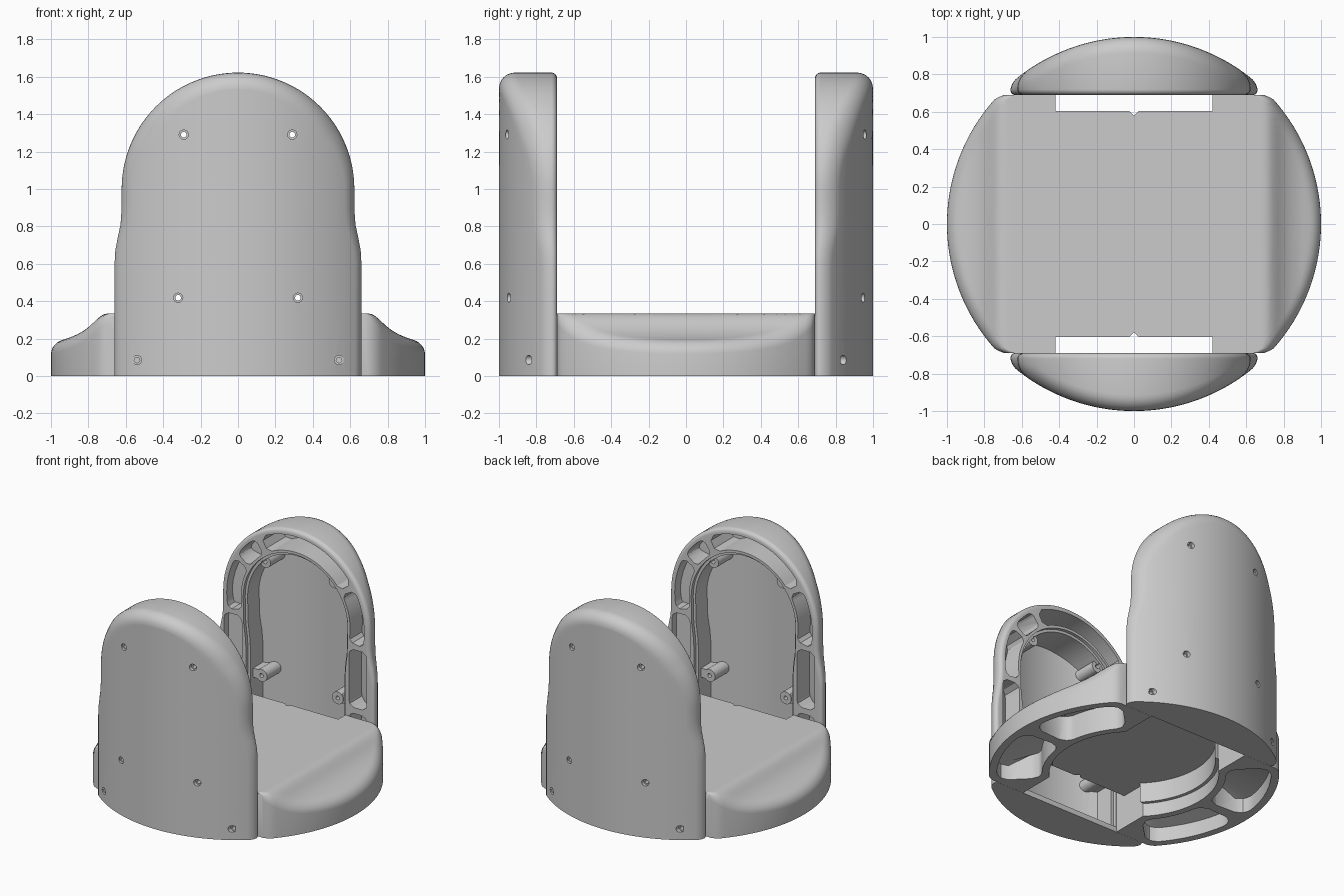
import bpy, bmesh
from math import sin, cos, pi, sqrt, radians
from mathutils import Vector, Matrix

cube = bpy.data.objects.get("Cube")
if cube:
    bpy.data.objects.remove(cube, do_unlink=True)

grey = bpy.data.materials.new("light grey plastic")
grey.use_nodes = True
grey.diffuse_color = (0.6, 0.6, 0.6, 1)
grey.node_tree.nodes["Principled BSDF"].inputs["Base Color"].default_value = (0.6, 0.6, 0.6, 1)


def add_object(name, bm):
    bmesh.ops.recalc_face_normals(bm, faces=bm.faces)
    mesh = bpy.data.meshes.new(name)
    bm.to_mesh(mesh)
    bm.free()
    mesh.materials.append(grey)
    ob = bpy.data.objects.new(name, mesh)
    bpy.context.collection.objects.link(ob)
    return ob


def loft(name, rows):
    """Closed rings of equal length joined into a capped solid."""
    bm = bmesh.new()
    rings = [[bm.verts.new(p) for p in row] for row in rows]
    for a, b in zip(rings, rings[1:]):
        for i in range(len(a)):
            j = (i + 1) % len(a)
            bm.faces.new((a[i], a[j], b[j], b[i]))
    bm.faces.new(rings[0])
    bm.faces.new(rings[-1])
    bmesh.ops.remove_doubles(bm, verts=bm.verts, dist=1e-4)
    bmesh.ops.dissolve_degenerate(bm, edges=bm.edges, dist=1e-5)
    return add_object(name, bm)


def box(lo, hi):
    bm = bmesh.new()
    lo, hi = Vector(lo), Vector(hi)
    bmesh.ops.create_cube(bm, size=1)
    bmesh.ops.scale(bm, vec=hi - lo, verts=bm.verts)
    bmesh.ops.translate(bm, vec=(lo + hi) / 2, verts=bm.verts)
    return add_object("helper", bm)


def rod(a, b, r, n=24):
    bm = bmesh.new()
    a, b = Vector(a), Vector(b)
    turn = (b - a).to_track_quat("Z", "Y").to_matrix().to_4x4()
    bmesh.ops.create_cone(bm, cap_ends=True, segments=n, radius1=r, radius2=r,
                          depth=(b - a).length, matrix=Matrix.Translation((a + b) / 2) @ turn)
    return add_object("helper", bm)


def combine(ob, tool, operation="DIFFERENCE"):
    tool.hide_render = True
    mod = ob.modifiers.new("boolean", "BOOLEAN")
    mod.operation, mod.object, mod.solver = operation, tool, "EXACT"
    bpy.context.view_layer.update()
    deps = bpy.context.evaluated_depsgraph_get()
    mesh = bpy.data.meshes.new_from_object(ob.evaluated_get(deps))
    ob.modifiers.clear()
    ob.data = mesh
    bpy.data.objects.remove(tool, do_unlink=True)


def smooth(ob):
    bpy.ops.object.select_all(action="DESELECT")
    ob.select_set(True)
    bpy.context.view_layer.objects.active = ob
    bpy.ops.object.shade_smooth_by_angle(angle=radians(32))


def round_off(r, n=6):
    """Inset and drop of a quarter-round edge, from the side to the face."""
    return [(r * (1 - cos(t)), r * (1 - sin(t))) for t in (pi / 2 * i / n for i in range(n + 1))]


def shell(x, r=1.0):
    return sqrt(max(r * r - x * x, 0))


# Wall outline: straight foot, waist, round arch
INNER, ARCH, ARCH_Z = 0.69, 0.622, 1.0
half = [(0.66, 0), (0.66, 0.3), (0.66, 0.6), (0.656, 0.67), (0.643, 0.74),
        (0.628, 0.81), (0.623, 0.88), (ARCH, 0.94)]
half += [(ARCH * cos(t), ARCH_Z + ARCH * sin(t)) for t in (pi / 2 * i / 32 for i in range(33))]


def inset_point(i, d):
    a, b = half[max(i - 1, 0)], half[min(i + 1, len(half) - 1)]
    t = Vector((b[0] - a[0], b[1] - a[1])).normalized()
    if i in (0, 1):
        t = Vector((0, 1))
    if i == len(half) - 1:
        t = Vector((-1, 0))
    return max(half[i][0] - t.y * d, 0), half[i][1] + t.x * d


rows = []
for i, (x, z) in enumerate(half):
    thick = shell(x) - INNER
    r_in, r_out = min(0.03, thick * 0.4), min(0.085, thick * 0.55)
    side = []
    for d, drop in reversed(round_off(r_in)):
        px, pz = inset_point(i, d)
        side.append((px, INNER + drop, pz))
    for d, drop in round_off(r_out):
        px, pz = inset_point(i, d)
        side.append((px, shell(px) - drop, pz))
    ex, _, ez = side[-1]
    steps = [ex * (1 - k / 12) for k in range(1, 24)]
    across = [(sx, shell(sx), ez) for sx in steps]
    rows.append(side + across + [(-p[0], p[1], p[2]) for p in reversed(side)])
wall = loft("back_wall", rows)


def wall_cavity(w, low, depth_r, flat=None):
    zs = [(w - 0.025, low), (w - 0.025, 0.6), (w - 0.018, 0.7), (w - 0.005, 0.8)]
    zs += [(w * cos(t), ARCH_Z + w * sin(t)) for t in (pi / 2 * i / 16 for i in range(16))]
    zs.append((0.02, ARCH_Z + w))
    rows = []
    for hw, z in zs:
        xs = [hw * (1 - k / 8) for k in range(17)]
        rows.append([(-hw, 0.6, z), (hw, 0.6, z)] + [(x, flat or shell(x, depth_r), z) for x in xs])
    return loft("helper", rows)


combine(wall, wall_cavity(0.42, 0.04, 0.95))
combine(wall, wall_cavity(0.44, 0.04, 0.95, flat=0.715))


# Weight-saving slots in the rim, with rounded ends
def slot(centre, hw):
    """centre(u) gives a point of the slot's spine for u from 0 to 1."""
    n = 20
    path = [Vector(centre(k / n)) for k in range(n + 1)]
    length = sum((b - a).length for a, b in zip(path, path[1:]))
    rows = []
    for i, p in enumerate(path):
        t = (path[min(i + 1, n)] - path[max(i - 1, 0)]).normalized()
        end = min(i, n - i) / n * length
        w = hw * (0.5 + 0.5 * sqrt(1 - max(1 - end / 0.045, 0) ** 2))
        a, b = (p.x + t.y * w, p.y - t.x * w), (p.x - t.y * w, p.y + t.x * w)
        rows.append([(a[0], 0.6, a[1]), (b[0], 0.6, b[1]),
                     (b[0], shell(b[0], 0.955), b[1]), (a[0], shell(a[0], 0.955), a[1])])
    combine(wall, loft("helper", rows))


def arc(r, a, b):
    def point(u):
        t = radians(a + (b - a) * u)
        return r * cos(t), ARCH_Z + r * sin(t)
    return point


for a, b in ((-12, 31), (36, 120), (126, 147), (151, 192)):
    slot(arc(0.519, a, b), 0.059)
for s in (-1, 1):
    for lo, hi in ((0.41, 0.85), (0.1, 0.365)):
        slot(lambda u: (s * 0.525, lo + (hi - lo) * u), 0.074)

# Screw bosses on ribs, then screw holes with countersinks
for s in (-1, 1):
    combine(wall, rod((s * 0.29, 0.74, 1.29), (s * 0.29, 0.93, 1.29), 0.045), "UNION")
    lo, hi = sorted((s * 0.345, s * 0.43))
    combine(wall, box((lo, 0.745, 0.383), (hi, 0.885, 0.452)), "UNION")
    combine(wall, rod((s * 0.32, 0.74, 0.418), (s * 0.32, 0.92, 0.418), 0.047), "UNION")
for x, z, start in ((0.29, 1.29, 0.6), (0.32, 0.418, 0.6), (0.54, 0.085, 0.775)):
    for s in (-1, 1):
        combine(wall, rod((s * x, start, z), (s * x, 1.1, z), 0.015, 16))
        combine(wall, rod((s * x, shell(x) - 0.02, z), (s * x, 1.1, z), 0.025, 16))

smooth(wall)
front = bpy.data.objects.new("front_wall", wall.data.copy())
bpy.context.collection.objects.link(front)
front.data.transform(Matrix.Rotation(pi, 4, "Z"))

# Base: flat deck that falls away to low rounded side lobes
slope = [(0, 0.335), (0.69, 0.335), (0.72, 0.329), (0.75, 0.308), (0.79, 0.268),
         (0.83, 0.238), (0.88, 0.212), (0.94, 0.192), (1.01, 0.175)]


def deck(x):
    for (a, za), (b, zb) in zip(slope, slope[1:]):
        if x <= b:
            return za + (zb - za) * (x - a) / (b - a)


END = 0.689
ys = [-END, -0.68, -0.665] + [0.64 * k / 16 for k in range(-16, 17)] + [0.665, 0.68, END]
rows = []
for y in ys:
    w = shell(y) - {END: 0.03, 0.68: 0.012}.get(abs(y), 0)
    side = [(w, y, 0)]
    side += [(w - d, y, deck(w - d) - drop) for d, drop in round_off(0.06)]
    ex = side[-1][0]
    side += [(x, y, deck(x)) for x in (ex + (0.64 - ex) * k / 14 for k in range(1, 15))]
    rows.append(side + [(-p[0], p[1], p[2]) for p in reversed(side)])
base = loft("base", rows)

# Hollow underside, open to the walls, with a stepped round well
combine(base, rod((0, 0, -0.1), (0, 0, 0.25), 0.56, 64))
combine(base, rod((0, 0, -0.1), (0, 0, 0.1), 0.585, 64))
for s in (-1, 1):
    combine(base, box((-0.42, min(s * 0.4, s * 0.8), -0.1), (0.42, max(s * 0.4, s * 0.8), 0.25)))
    combine(base, box((-0.42, min(s * 0.605, s * 0.8), -0.2), (0.42, max(s * 0.605, s * 0.8), 0.5)))
    combine(base, rod((0, s * 0.605, 0), (0, s * 0.605, 0.5), 0.025, 4))

# Rounded pockets under the side lobes
for turn in (0, 180):
    for s in (-1, 1):
        rows = []
        for k in range(25):
            t = radians(turn + s * (3 + 42 * k / 24))
            reach = sqrt(1 - max(1 - min(k, 24 - k) / 4, 0) ** 2)
            lo, hi = 0.71 - 0.075 * reach, 0.87 + 0.075 * reach
            rows.append([(r * cos(t), r * sin(t), z)
                         for r, z in ((lo, -0.1), (hi, -0.1), (hi, 0.11), (lo, 0.19))])
        combine(base, loft("helper", rows))
smooth(base)
